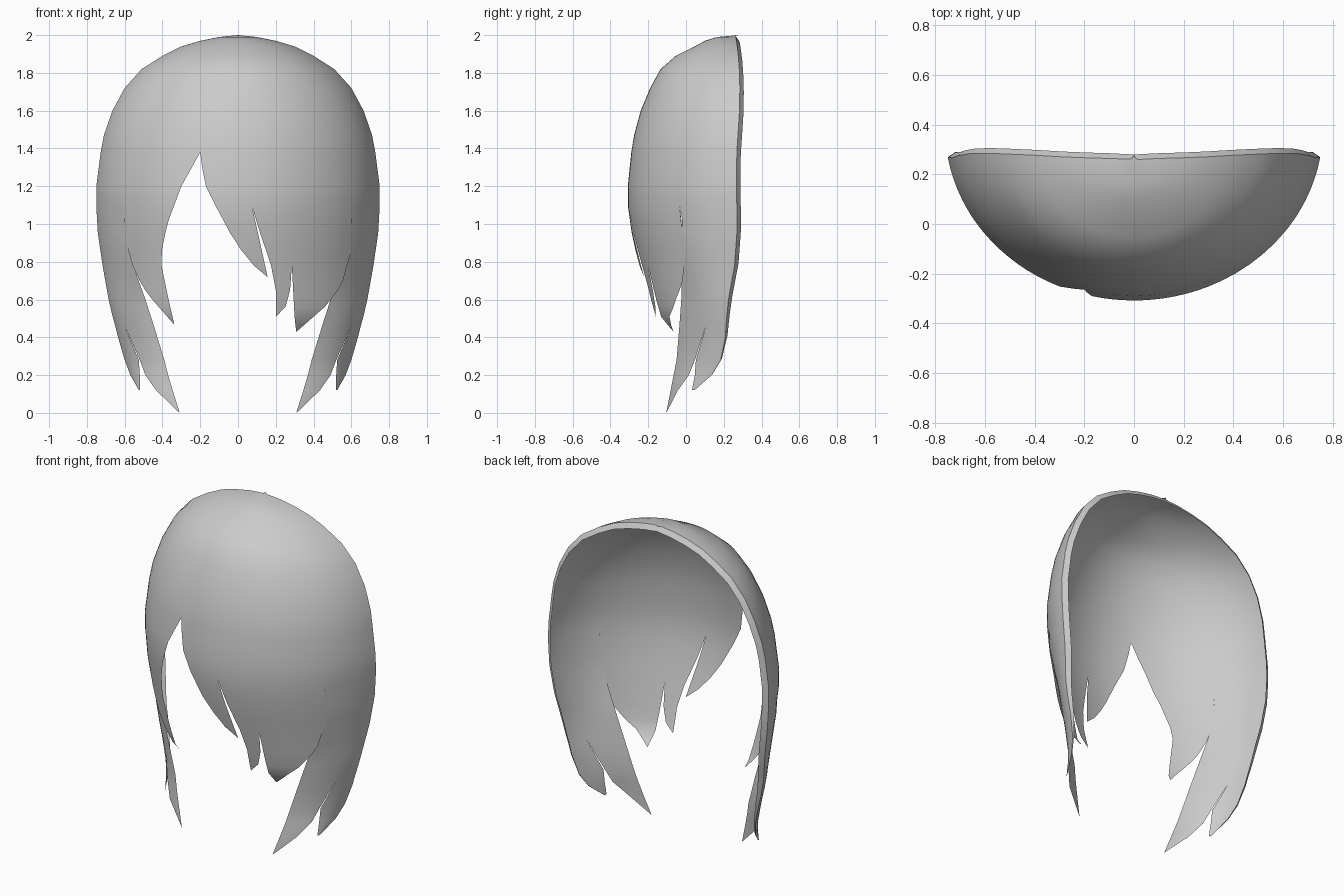
import bpy, bmesh, math

# Shell profile: height, half width, front depth, back rim depth
PROFILE = [
    (2.00, 0.00, 0.28, 0.28), (1.99, 0.10, 0.165, 0.285), (1.97, 0.20, 0.10, 0.288),
    (1.94, 0.30, 0.045, 0.292), (1.89, 0.40, -0.055, 0.298), (1.82, 0.51, -0.135, 0.303),
    (1.72, 0.60, -0.19, 0.306), (1.60, 0.665, -0.24, 0.304), (1.47, 0.71, -0.275, 0.296),
    (1.38, 0.727, -0.29, 0.29), (1.20, 0.75, -0.308, 0.288), (1.09, 0.75, -0.307, 0.29),
    (0.95, 0.742, -0.287, 0.29), (0.78, 0.717, -0.25, 0.278), (0.60, 0.685, -0.207, 0.245),
    (0.51, 0.664, -0.182, 0.232), (0.46, 0.65, -0.14, 0.226), (0.40, 0.635, -0.085, 0.22),
    (0.28, 0.60, -0.10, 0.19), (0.20, 0.57, -0.10, 0.14), (0.12, 0.525, -0.10, 0.045),
    (0.00, 0.45, -0.12, 0.03)]
EXTRA = [1.30, 1.15, 1.02, 0.86, 0.70, 0.65, 0.56]
ARC = math.radians(80)                   # half angle of the horizontal arc


def lerp_keys(keys, z):
    """Linear lookup in rows sorted from high to low z."""
    if z >= keys[0][0]:
        return keys[0][1:]
    for p, q in zip(keys, keys[1:]):
        if z >= q[0]:
            t = (p[0] - z) / (p[0] - q[0])
            return tuple(a + (b - a) * t for a, b in zip(p[1:], q[1:]))
    return keys[-1][1:]


def edge_angle(keys, z):
    """Angle of a strand edge; it stays constant above its first key."""
    w = lerp_keys(PROFILE, max(min(z, keys[0][0]), 0))[0]
    return math.asin(max(-1, min(1, lerp_keys(keys, z)[0] / w)) * math.sin(ARC))


def bulge(t):
    """Forward share of the arc, 1 at the middle and 0 at the rim."""
    return (math.cos(t) - math.cos(ARC)) / (1 - math.cos(ARC))


RIM = [(0.0, 9.0)]                       # outer back rim, clamped to full width
PARTING = [(1.38, -0.20), (1.20, -0.30), (1.0, -0.375), (0.85, -0.405),
           (0.78, -0.405), (0.62, -0.372), (0.47, -0.338)]
LEFT_OUT = [(1.09, -0.605), (0.95, -0.604), (0.75, -0.55), (0.63, -0.48), (0.47, -0.34)]
SWEEP = [(1.38, -0.20), (1.22, -0.18), (1.09, -0.115), (0.93, -0.03), (0.80, 0.06), (0.72, 0.155)]
SLIT_L = [(1.09, 0.075), (0.72, 0.157)]
SLIT_R = [(1.09, 0.075), (0.95, 0.118), (0.78, 0.175), (0.65, 0.20), (0.51, 0.20)]
NOTCH_L = [(0.78, 0.285), (0.64, 0.275), (0.56, 0.25), (0.51, 0.202)]
NOTCH_R = [(0.78, 0.285), (0.50, 0.30), (0.43, 0.308)]
RIGHT_OUT = [(1.09, 0.605), (0.86, 0.60), (0.68, 0.55), (0.57, 0.47), (0.50, 0.39), (0.43, 0.31)]
LOCK_IN = [(1.09, 0.605), (0.95, 0.597), (0.78, 0.555), (0.60, 0.49), (0.46, 0.445),
           (0.28, 0.39), (0.20, 0.37), (0.10, 0.34), (0.0, 0.308)]
LOCK_IN_Y = [(1.02, -0.02), (0.60, -0.025), (0.46, -0.035), (0.28, -0.05), (0.10, -0.085), (0.0, -0.105)]
LOCK_SPLIT = [(0.46, 0.60), (0.28, 0.52), (0.20, 0.49), (0.10, 0.42), (0.0, 0.31)]
TIP_IN = [(0.46, 0.60), (0.28, 0.525), (0.20, 0.52), (0.12, 0.518)]

bm = bmesh.new()


def strand(left, right, tip, cols, lock=False, sign=1):
    """Sheet between two edge curves, from the crown down to its tip."""
    levels = sorted({r[0] for r in PROFILE if r[0] > tip + 0.005} |
                    {z for z in EXTRA if z > tip + 0.005} | {tip}, reverse=True)
    prev = None
    for z in levels:
        w, front, back = lerp_keys(PROFILE, z)
        lip = 0.03 * max(0, min(1, (z - 0.12) / 0.5))
        rim_y = back
        back -= 0.7 * lip
        depth = back - front
        a, b = edge_angle(left, z), edge_angle(right, z)
        if lock and z < 1.09:            # side locks curl inward
            depth = (back - lerp_keys(LOCK_IN_Y, z)[0]) / bulge(edge_angle(LOCK_IN, z))
        pts = []
        for i in range(cols + 1):
            t = a + (b - a) * i / cols
            pts.append((w * math.sin(t) / math.sin(ARC), back - depth * bulge(t), z))
        if right is RIM:                 # narrow lip turned in along the back rim
            r = math.hypot(w, z - 1.1) or 1
            pts.append((w - lip * w / r, rim_y, z - lip * (z - 1.1) / r))
        row = [bm.verts.new((sign * x, y, h)) for x, y, h in pts]
        if prev:
            for i in range(len(row) - 1):
                quad = [prev[i], row[i], row[i + 1], prev[i + 1]]
                bm.faces.new(quad if sign > 0 else quad[::-1])
        prev = row


# Fringe strands
strand(LEFT_OUT, PARTING, 0.47, 8)
strand(SWEEP, SLIT_L, 0.72, 6)
strand(SLIT_R, NOTCH_L, 0.51, 5)
strand(NOTCH_R, RIGHT_OUT, 0.43, 6)
# Side locks with two tips, mirrored
for s in (1, -1):
    strand(LOCK_IN, LOCK_SPLIT, 0.0, 5, True, s)
    strand(TIP_IN, RIM, 0.12, 4, True, s)

bmesh.ops.remove_doubles(bm, verts=bm.verts, dist=0.0008)
bmesh.ops.dissolve_degenerate(bm, edges=bm.edges, dist=0.0005)
for f in bm.faces:
    f.smooth = True

mesh = bpy.data.meshes.new("hair_shell")
bm.to_mesh(mesh)
bm.free()
mesh.set_sharp_from_angle(angle=math.radians(40))
hair = bpy.data.objects.new("hair_shell", mesh)
bpy.context.collection.objects.link(hair)

grey = bpy.data.materials.new("light grey")
grey.diffuse_color = (0.6, 0.6, 0.6, 1)
mesh.materials.append(grey)
